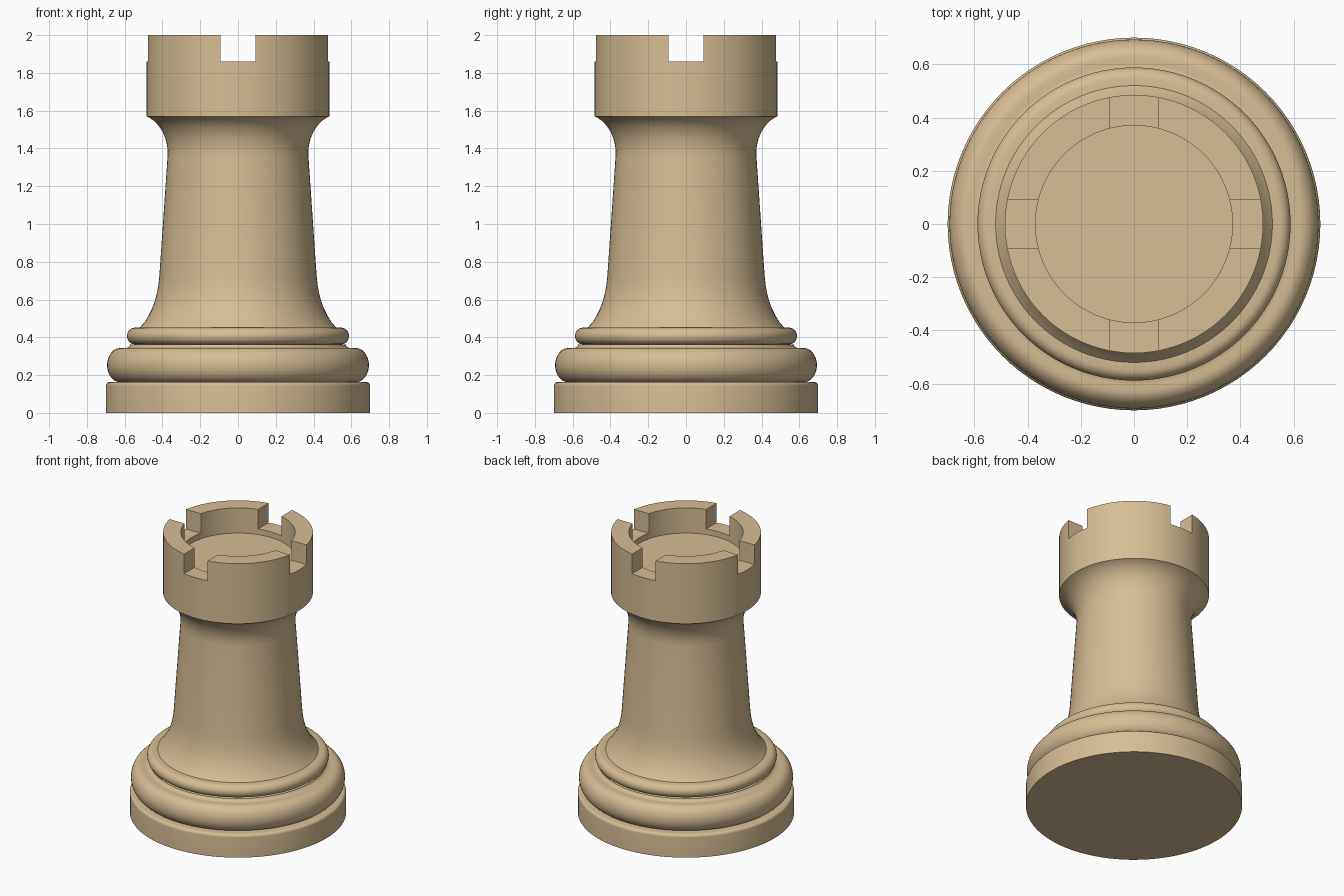
import bpy, bmesh
from math import sin, cos, pi, radians

SEGMENTS = 96

if "Cube" in bpy.data.objects:
    bpy.data.objects.remove(bpy.data.objects["Cube"], do_unlink=True)

# Pale wood, used for the whole piece
wood = bpy.data.materials.new("pale_wood")
wood.use_nodes = True
colour = (0.68, 0.51, 0.30, 1)
wood.diffuse_color = colour
bsdf = next(n for n in wood.node_tree.nodes if n.type == "BSDF_PRINCIPLED")
bsdf.inputs["Base Color"].default_value = colour
bsdf.inputs["Roughness"].default_value = 0.6


def arc(cx, cz, rx, rz, start, end, steps=10):
    """Points (radius, height) along part of an ellipse."""
    angles = [radians(start + (end - start) * i / steps) for i in range(steps + 1)]
    return [(cx + rx * cos(a), cz + rz * sin(a)) for a in angles]


def finish(bm, name):
    mesh = bpy.data.meshes.new(name)
    bm.to_mesh(mesh)
    bm.free()
    obj = bpy.data.objects.new(name, mesh)
    bpy.context.collection.objects.link(obj)
    mesh.materials.append(wood)
    return obj


def smooth(obj):
    bpy.ops.object.select_all(action="DESELECT")
    obj.select_set(True)
    bpy.context.view_layer.objects.active = obj
    bpy.ops.object.shade_smooth_by_angle(angle=radians(32))


def lathe(name, profile, cap_bottom=False, cap_top=False):
    """Turn a profile, listed from bottom to top, around the z axis."""
    bm = bmesh.new()
    rings = [[bm.verts.new((r * cos(2 * pi * i / SEGMENTS), r * sin(2 * pi * i / SEGMENTS), z))
              for i in range(SEGMENTS)] for r, z in profile]
    for low, high in zip(rings, rings[1:]):
        for i in range(SEGMENTS):
            j = (i + 1) % SEGMENTS
            bm.faces.new((low[i], low[j], high[j], high[i]))
    if cap_bottom:
        bm.faces.new(rings[0][::-1])
    if cap_top:
        bm.faces.new(rings[-1])
    return finish(bm, name)


# Foot: flat disc with a rounded upper edge
smooth(lathe("plinth", [(0.70, 0)] + arc(0.68, 0.143, 0.02, 0.02, 0, 90, 6) + [(0.62, 0.163)],
             cap_bottom=True))

# Fat rounded ring, ending in a small cove under the collar
smooth(lathe("lower_ring", [(0.62, 0.163)] + arc(0.625, 0.253, 0.068, 0.09, -90, 90, 20)
             + [(0.60, 0.343)] + arc(0.60, 0.363, 0.03, 0.02, 270, 180, 5)))

# Thin rounded collar
smooth(lathe("collar", [(0.55, 0.363)] + arc(0.545, 0.407, 0.043, 0.044, -80, 85, 16)
             + [(0.52, 0.452)]))

# Tapered column, flaring out at both ends
column = [(0.52, 0.452), (0.495, 0.48), (0.474, 0.515), (0.456, 0.55), (0.441, 0.59),
          (0.429, 0.635), (0.421, 0.68), (0.416, 0.73), (0.394, 1.05), (0.373, 1.355),
          (0.372, 1.385), (0.376, 1.42), (0.385, 1.455), (0.399, 1.488), (0.418, 1.518),
          (0.443, 1.545), (0.470, 1.563), (0.485, 1.57)]
smooth(lathe("column", column))

# Crown: thick walled cup
crown = lathe("crown", [(0.485, 1.57), (0.485, 2.0), (0.37, 2.0), (0.37, 1.82)],
              cap_bottom=True, cap_top=True)

# Four notches through the crown wall
for x, y in ((1, 0), (-1, 0), (0, 1), (0, -1)):
    bm = bmesh.new()
    bmesh.ops.create_cube(bm, size=1)
    bmesh.ops.scale(bm, verts=bm.verts, vec=(0.3 if x else 0.184, 0.3 if y else 0.184, 0.3))
    bmesh.ops.translate(bm, verts=bm.verts, vec=(0.43 * x, 0.43 * y, 2.01))
    cutter = finish(bm, "notch_cutter")
    cutter.hide_render = True
    mod = crown.modifiers.new("notch", "BOOLEAN")
    mod.operation, mod.solver, mod.object = "DIFFERENCE", "EXACT", cutter
    bpy.context.view_layer.objects.active = crown
    bpy.ops.object.modifier_apply(modifier=mod.name)
    bpy.data.objects.remove(cutter, do_unlink=True)
smooth(crown)
